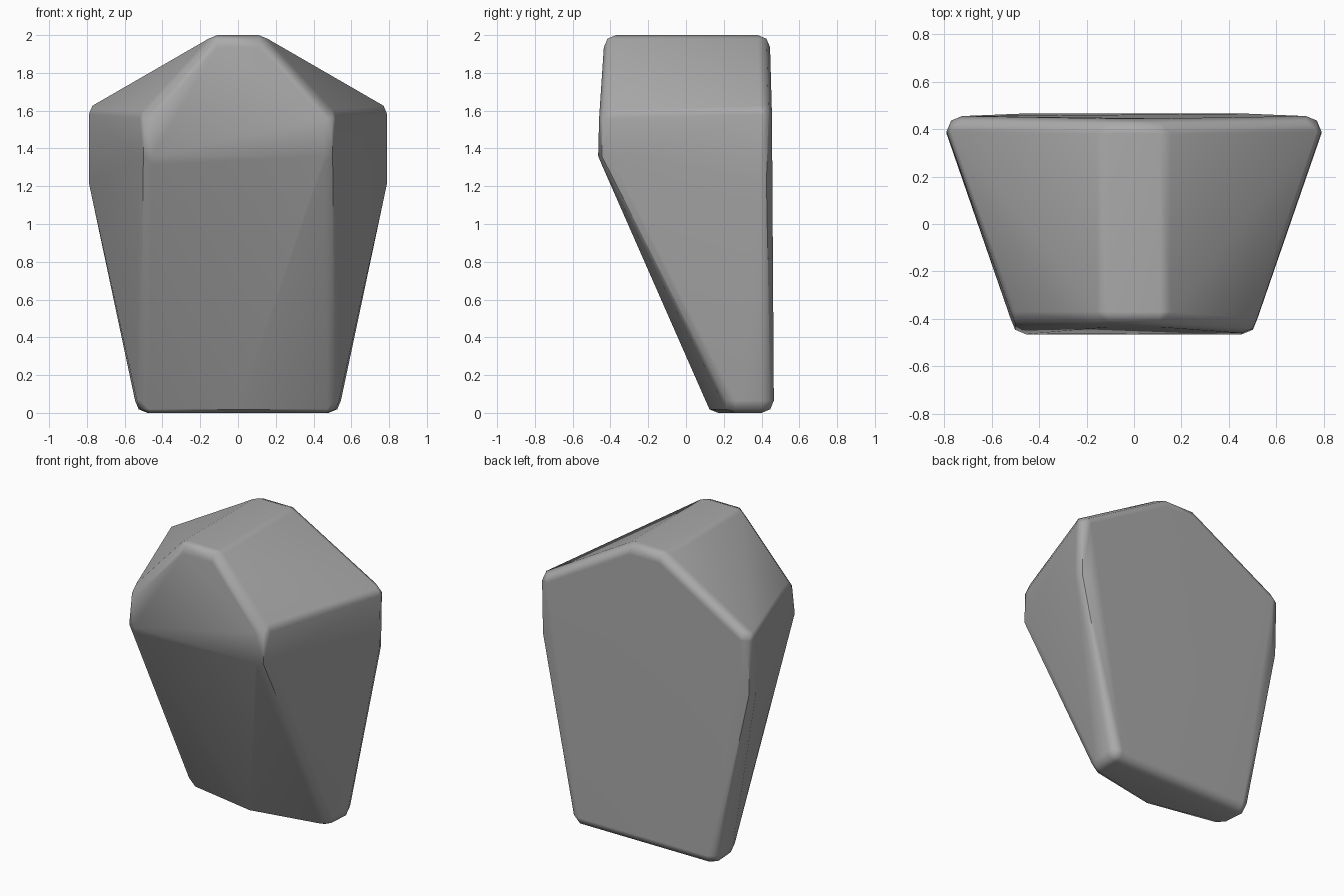
import bpy, bmesh
from itertools import product
from mathutils import Vector

if "Cube" in bpy.data.objects:
    bpy.data.objects.remove(bpy.data.objects["Cube"], do_unlink=True)

RADIUS = 0.065  # worn edge radius

stone = bpy.data.materials.new("grey_stone")
stone.use_nodes = True
colour = (0.4, 0.4, 0.4, 1)
stone.diffuse_color = colour
stone.node_tree.nodes["Principled BSDF"].inputs["Base Color"].default_value = colour

# Corner centres of the boulder, mirrored left to right
corners = [
    (0.11, -0.37, 1.935), (0.11, 0.38, 1.935),    # top ridge
    (0.455, -0.395, 1.56), (0.455, -0.4, 1.36),   # front brow
    (0.725, 0.39, 1.58), (0.725, 0.38, 1.22),     # rear shoulders
    (0.48, 0.4, 0.065), (0.47, 0.26, 0.065),      # foot
    (0, 0.17, 0.065),                             # foot, front middle
]

# Chipped ball placed on every corner: axis and edge directions
ball = [Vector(d).normalized() * RADIUS
        for d in product((-1, 0, 1), repeat=3) if 1 <= sum(map(abs, d)) <= 2]

bm = bmesh.new()
for x, y, z in corners:
    for side in (-1, 1):
        # the right brow is worn back a little further
        worn = 0.025 if side < 0 and y < -0.38 and z > 1.5 else 0
        for offset in ball:
            bm.verts.new(Vector((side * x, y + worn, z)) + offset)
bmesh.ops.remove_doubles(bm, verts=bm.verts[:], dist=0.0005)

# Wrap the balls in one hull and merge coplanar facets
hull = bmesh.ops.convex_hull(bm, input=bm.verts[:])
unused = {g for g in hull["geom_interior"] + hull["geom_unused"]
          if isinstance(g, bmesh.types.BMVert)}
bmesh.ops.delete(bm, geom=list(unused), context="VERTS")
bmesh.ops.dissolve_limit(bm, angle_limit=0.03, verts=bm.verts[:], edges=bm.edges[:])
bmesh.ops.recalc_face_normals(bm, faces=bm.faces[:])

mesh = bpy.data.meshes.new("boulder")
bm.to_mesh(mesh)
bm.free()
mesh.materials.append(stone)
boulder = bpy.data.objects.new("boulder", mesh)
bpy.context.collection.objects.link(boulder)

# Soft worn edges around flat faces
bpy.context.view_layer.objects.active = boulder
boulder.select_set(True)
bpy.ops.object.shade_smooth_by_angle(angle=0.7)
weighted = boulder.modifiers.new("weighted_normals", "WEIGHTED_NORMAL")
weighted.keep_sharp = True
